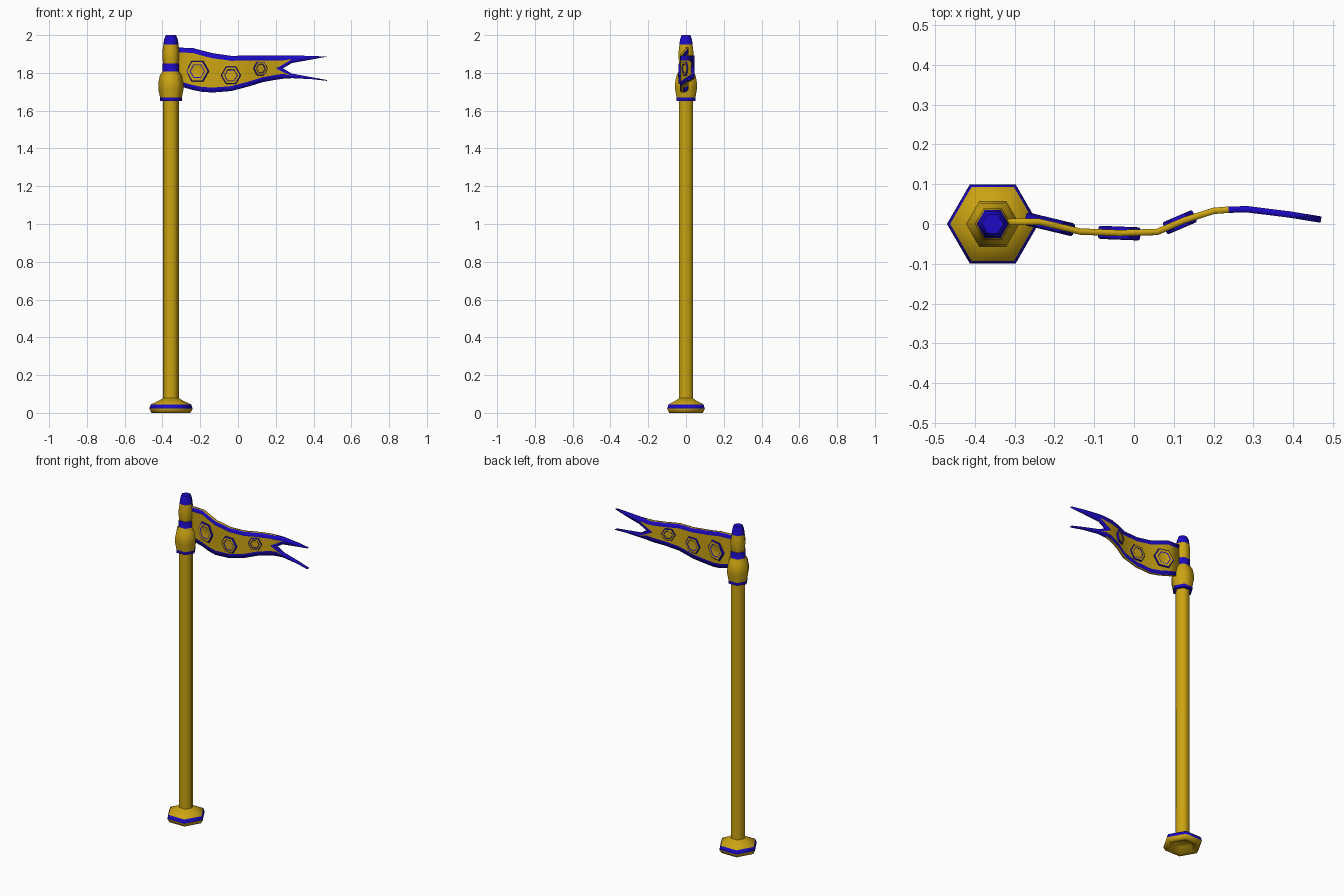
import bpy, bmesh, math
from mathutils import Matrix, Vector

if "Cube" in bpy.data.objects:
    bpy.data.objects.remove(bpy.data.objects["Cube"])

PX = -0.355  # pole axis


def material(name, col):
    m = bpy.data.materials.new(name)
    m.diffuse_color = (*col, 1)
    m.use_nodes = True
    m.node_tree.nodes["Principled BSDF"].inputs["Base Color"].default_value = m.diffuse_color
    return m


GOLD = material("gold", (0.60, 0.37, 0.006))
BLUE = material("blue", (0.012, 0.003, 0.55))


def finish(bm, name, angle=65):
    me = bpy.data.meshes.new(name)
    bm.to_mesh(me)
    bm.free()
    for m in (GOLD, BLUE, BLUE):
        me.materials.append(m)
    ob = bpy.data.objects.new(name, me)
    bpy.context.collection.objects.link(ob)
    bpy.ops.object.select_all(action='DESELECT')
    ob.select_set(True)
    bpy.context.view_layer.objects.active = ob
    bpy.ops.object.shade_smooth_by_angle(angle=math.radians(angle))
    return ob


def hex_lathe(name, profile, matrix, angle=65):
    """Hexagonal lathe; profile = (radius, height, material of the band above)."""
    bm = bmesh.new()
    rings = []
    for r, z, _ in profile:
        rings.append([bm.verts.new((r * math.cos(k * math.pi / 3),
                                    r * math.sin(k * math.pi / 3), z)) for k in range(6)])
    for a, b, p in zip(rings, rings[1:], profile):
        for k in range(6):
            n = (k + 1) % 6
            bm.faces.new((a[k], a[n], b[n], b[k])).material_index = p[2]
    bm.faces.new(rings[0][::-1]).material_index = profile[0][2]
    bm.faces.new(rings[-1]).material_index = profile[-1][2]
    bmesh.ops.transform(bm, matrix=matrix, verts=bm.verts)
    return finish(bm, name, angle)


pole_at = Matrix.Translation((PX, 0, 0))

# Base with a hollow underside
hex_lathe("base", [(0.055, 0.03, 0), (0.08, 0.0, 0), (0.103, 0.0, 0), (0.115, 0.022, 1),
                   (0.107, 0.045, 0), (0.065, 0.064, 0), (0.042, 0.078, 0)], pole_at)
# Pole
hex_lathe("pole", [(0.042, 0.04, 0), (0.042, 1.68, 0)], pole_at)
# Collar and finial
hex_lathe("collar", [(0.058, 1.652, 1), (0.058, 1.67, 0), (0.067, 1.715, 0), (0.067, 1.745, 0),
                     (0.059, 1.785, 0), (0.045, 1.808, 1), (0.045, 1.85, 0)], pole_at)
hex_lathe("finial", [(0.040, 1.84, 0), (0.045, 1.875, 0), (0.045, 1.915, 0), (0.040, 1.95, 1),
                     (0.037, 1.975, 1), (0.027, 2.0, 1)], pole_at)

# Pennant columns: x, y, bottom z, top z, half gap of the notch
COLS = [(-0.33, 0.005, 1.735, 1.934, 0), (-0.24, 0.006, 1.710, 1.932, 0),
        (-0.19, -0.006, 1.700, 1.918, 0), (-0.135, -0.019, 1.696, 1.904, 0),
        (-0.035, -0.023, 1.704, 1.890, 0), (0.058, -0.020, 1.729, 1.892, 0),
        (0.128, 0.010, 1.751, 1.892, 0), (0.200, 0.033, 1.764, 1.892, 0),
        (0.238, 0.036, 1.769, 1.892, 0), (0.285, 0.037, 1.772, 1.892, 0.028),
        (0.39, 0.024, 1.767, 1.890, 0.047), (0.47, 0.011, 1.758, 1.886, 0.062)]


def cloth(x):
    """Cloth centre y and slope at x."""
    for a, b in zip(COLS, COLS[1:]):
        if a[0] <= x <= b[0]:
            s = (b[1] - a[1]) / (b[0] - a[0])
            return a[1] + s * (x - a[0]), s


bm = bmesh.new()
verts = {}


def vert(x, y, z):
    key = (round(x, 4), round(z, 4))
    if key not in verts:
        verts[key] = bm.verts.new((x, y, z))
    return verts[key]


def rows(col, upper):
    """Outer edge, outer border, inner border, inner edge of one half."""
    x, y, lo, hi, gap = col
    mid = (lo + hi) / 2 if x < 0.2 else 1.824
    s = 1 if upper else -1
    outer, inner = (hi if upper else lo), mid + s * gap
    if x > 0.25:
        c = (outer + inner) / 2
        zs = (outer, c, c, inner)
    else:
        zs = (outer, outer - s * 0.026, mid + s * (0.02 if x > 0.22 else 0), inner)
    return [vert(x, y, z) for z in zs]


for upper in (True, False):
    for i in range(len(COLS) - 1):
        a, b = rows(COLS[i], upper), rows(COLS[i + 1], upper)
        for k in range(3):
            loop = list(dict.fromkeys((a[k], a[k + 1], b[k + 1], b[k])))
            if len(loop) > 2:
                if not upper:
                    loop.reverse()
                f = bm.faces.new(loop)
                f.material_index = 2 if i > 7 and k != 1 else (0 if k == 1 else 1)
for v in [v for v in bm.verts if not v.link_faces]:
    bm.verts.remove(v)
flag = finish(bm, "pennant", 40)
sol = flag.modifiers.new("thickness", 'SOLIDIFY')
sol.thickness, sol.offset, sol.material_offset_rim = 0.016, 0, -1

# Hexagonal emblems on both faces of the pennant
for i, (x, z, r) in enumerate([(-0.212, 1.809, 0.063), (-0.037, 1.787, 0.053), (0.115, 1.823, 0.041)]):
    y, slope = cloth(x)
    for side, label in ((1, "back"), (-1, "front")):
        n = Vector((-slope, 1, 0)).normalized() * side
        u = Vector((1, slope, 0)).normalized()
        v = n.cross(u)
        frame = Matrix((u, v, n)).transposed().to_4x4()
        frame.translation = (x, y, z)
        hex_lathe(f"emblem_{label}_{i + 1}",
                  [(r, 0.0, 1), (r, 0.012, 1), (r * 0.95, 0.0155, 1), (r * 0.88, 0.0165, 0),
                   (r * 0.66, 0.0165, 1), (r * 0.58, 0.014, 0)], frame, 30)
